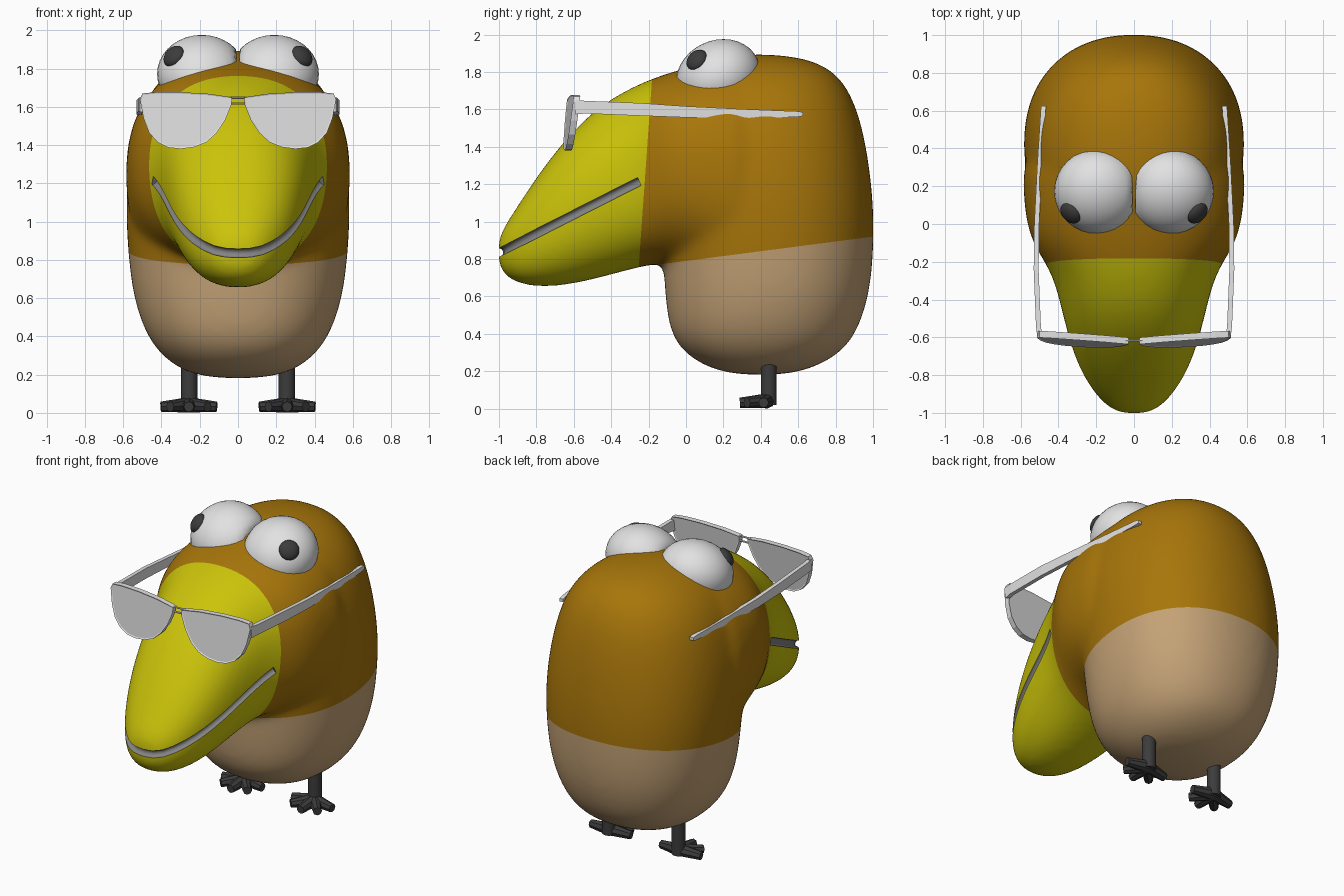
import bpy, bmesh
from math import sin, cos, pi, radians, copysign
from mathutils import Vector, Matrix
from mathutils.bvhtree import BVHTree

if "Cube" in bpy.data.objects:
    bpy.data.objects.remove(bpy.data.objects["Cube"])


def material(name, rgb):
    m = bpy.data.materials.new(name)
    m.use_nodes = True
    m.diffuse_color = (*rgb, 1)
    m.node_tree.nodes["Principled BSDF"].inputs["Base Color"].default_value = (*rgb, 1)
    return m


BROWN = material("brown", (.39, .18, .003))
TAN = material("tan", (.55, .36, .18))
YELLOW = material("yellow", (.6, .55, .003))
GREY = material("mouth grey", (.23, .23, .23))
WHITE = material("eye white", (.76, .76, .76))
BLACK = material("charcoal", (.045, .045, .045))
FRAME = material("frame grey", (.76, .76, .76))
LENS = material("lens grey", (.71, .71, .71))


def add(name, bm, *mats):
    bmesh.ops.recalc_face_normals(bm, faces=bm.faces)
    mesh = bpy.data.meshes.new(name)
    bm.to_mesh(mesh)
    bm.free()
    ob = bpy.data.objects.new(name, mesh)
    bpy.context.collection.objects.link(ob)
    for m in mats:
        mesh.materials.append(m)
    return ob


def smooth(ob, angle=40):
    bpy.ops.object.select_all(action='DESELECT')
    ob.select_set(True)
    bpy.context.view_layer.objects.active = ob
    bpy.ops.object.shade_smooth_by_angle(angle=radians(angle))


def bake(ob):
    """Replace the mesh by its modified version."""
    deps = bpy.context.evaluated_depsgraph_get()
    mesh = bpy.data.meshes.new_from_object(ob.evaluated_get(deps))
    ob.modifiers.clear()
    ob.data = mesh


def loft(bm, rings):
    loops = [[bm.verts.new(p) for p in ring] for ring in rings]
    n = len(loops[0])
    for a, b in zip(loops, loops[1:]):
        for i in range(n):
            bm.faces.new((a[i], a[(i + 1) % n], b[(i + 1) % n], b[i]))
    bm.faces.new(loops[0])
    bm.faces.new(loops[-1])


def oval(rx, ry, power, n=28):
    for i in range(n):
        c, s = cos(2 * pi * i / n), sin(2 * pi * i / n)
        yield (rx * copysign(abs(c) ** (2 / power), c),
               ry * copysign(abs(s) ** (2 / power), s))


# Body: stacked ovals (height, front, back, half width)
trunk = [(.18, .3, .5, .1), (.207, .14, .66, .27), (.29, -.01, .825, .395),
         (.41, -.092, .92, .487), (.6, -.115, .982, .55), (.8, -.125, 1.005, .576),
         (1.05, -.15, 1.01, .592), (1.3, -.2, .985, .578), (1.5, -.2, .948, .537),
         (1.65, -.15, .9, .482), (1.78, -.05, .825, .38), (1.865, .1, .69, .23),
         (1.895, .3, .48, .08)]
# Head and beak: ovals from the tip backward (y, bottom, top, half width)
snout = [(-1.006, .78, .9, .065), (-.975, .712, .97, .135), (-.9, .667, 1.085, .21),
         (-.78, .647, 1.27, .285), (-.62, .66, 1.475, .345), (-.45, .7, 1.635, .385),
         (-.25, .755, 1.742, .437), (-.12, .78, 1.79, .535), (.03, .74, 1.835, .58),
         (.22, .62, 1.87, .592), (.42, .5, 1.885, .592)]
bm = bmesh.new()
loft(bm, [[(x, (f + b) / 2 + y, z) for x, y in oval(w, (b - f) / 2, 2.2)]
          for z, f, b, w in trunk])
loft(bm, [[(x, y, (lo + hi) / 2 + z) for x, z in oval(w, (hi - lo) / 2, 2.3)]
          for y, lo, hi, w in snout])
body = add("body", bm)
body.modifiers.new("round", 'SUBSURF').levels = 2
remesh = body.modifiers.new("fuse", 'REMESH')
remesh.mode, remesh.voxel_size = 'VOXEL', .022
soften = body.modifiers.new("soften", 'SMOOTH')
soften.factor, soften.iterations = .5, 18
bake(body)
body.data.materials.clear()
for m in (BROWN, TAN, YELLOW, GREY):
    body.data.materials.append(m)

# Colour zones: planes cut clean borders for beak and belly
beak_co, beak_no = Vector((0, -.25, .8)), Vector((0, 1, -.071))
belly_co, belly_no = Vector((0, 0, .79)), Vector((0, -.13, 1))
bm = bmesh.new()
bm.from_mesh(body.data)
for co, no in ((beak_co, beak_no), (belly_co, belly_no)):
    bmesh.ops.bisect_plane(bm, geom=bm.verts[:] + bm.edges[:] + bm.faces[:],
                           dist=1e-5, plane_co=co, plane_no=no)
for f in bm.faces:
    c = f.calc_center_median()
    if (c - beak_co).dot(beak_no) < 0:
        f.material_index = 2
    else:
        f.material_index = 1 if (c - belly_co).dot(belly_no) < 0 else 0
tree = BVHTree.FromBMesh(bm)
bm.to_mesh(body.data)
bm.free()

# Mouth: a round groove along the beak on a slanting plane
start = Vector((0, -.25, 1.215))
ahead = Vector((0, -1, -.507)).normalized()
path = []
for i in range(41):
    a = pi * i / 40
    hit = tree.ray_cast(start, Vector((cos(a), 0, 0)) + ahead * sin(a))[0]
    if hit:
        path.append(hit)
curve = bpy.data.curves.new("mouth_cutter", 'CURVE')
curve.dimensions, curve.bevel_depth = '3D', .024
curve.bevel_resolution, curve.use_fill_caps = 4, True
line = curve.splines.new('POLY')
line.points.add(len(path) - 1)
for p, co in zip(line.points, path):
    p.co = (*co, 1)
curve_ob = bpy.data.objects.new("mouth_path", curve)
bpy.context.collection.objects.link(curve_ob)
bpy.context.view_layer.update()
bm = bmesh.new()
bm.from_mesh(bpy.data.meshes.new_from_object(
    curve_ob.evaluated_get(bpy.context.evaluated_depsgraph_get())))
bmesh.ops.remove_doubles(bm, verts=bm.verts, dist=1e-5)
for f in bm.faces:
    f.material_index = 0
cutter = add("mouth_cutter", bm, GREY)
bpy.data.objects.remove(curve_ob)
groove = body.modifiers.new("mouth", 'BOOLEAN')
groove.operation, groove.object, groove.solver = 'DIFFERENCE', cutter, 'EXACT'
groove.material_mode = 'TRANSFER'
bake(body)
bpy.data.objects.remove(cutter)
smooth(body)


def ball(name, centre, radii, mat, direction=None, lean=0):
    """Ellipsoid on one side of the head, flattened where it meets its twin."""
    bm = bmesh.new()
    bmesh.ops.create_uvsphere(bm, u_segments=32, v_segments=18, radius=1)
    turn = direction.to_track_quat('Z', 'Y').to_matrix().to_4x4() if direction else Matrix()
    bm.transform(Matrix.Translation(centre) @ turn @ Matrix.Diagonal((*radii, 1)))
    s = copysign(1, centre[0])
    for v in bm.verts:
        v.co.x = s * max(s * v.co.x, .008)
        v.co.y += lean * (v.co.z - centre[2])
    smooth(add(name, bm, mat))


def rod(bm, a, b, r1, r2, sides):
    a, b = Vector(a), Vector(b)
    turn = (b - a).to_track_quat('Z', 'Y').to_matrix().to_4x4()
    bmesh.ops.create_cone(bm, cap_ends=True, segments=sides, radius1=r1, radius2=r2,
                          depth=(b - a).length,
                          matrix=Matrix.Translation((a + b) / 2) @ turn)


outline = [(.03, 1.65), (.15, 1.668), (.3, 1.677), (.43, 1.677), (.5, 1.67),
           (.513, 1.64), (.494, 1.54), (.465, 1.465), (.42, 1.415), (.365, 1.387),
           (.3, 1.38), (.23, 1.389), (.165, 1.415), (.11, 1.465), (.065, 1.535),
           (.035, 1.61)]
# Temple arm sections (x, y, z, half height)
arm = [(.5, -.59, 1.612, .038), (.506, -.54, 1.612, .034), (.518, -.24, 1.6, .034),
       (.515, 0, 1.587, .03), (.5, .3, 1.578, .024), (.481, .6, 1.575, .015),
       (.478, .625, 1.575, .01)]

for side, s in (("left", 1), ("right", -1)):
    # Eye and pupil
    ball(side + "_eye", (s * .19, .172, 1.772), (.233, .224, .204), WHITE, lean=.14)
    ball(side + "_pupil", (s * .335, .058, 1.864), (.062, .062, .036), BLACK,
         Vector((s * .6, -.56, .55)))

    # Lens plate with a raised rim
    bm = bmesh.new()
    loft(bm, [[(s * x, y, z) for x, z in outline] for y in (-.018, .018)])
    bmesh.ops.recalc_face_normals(bm, faces=bm.faces)
    panes = [f for f in bm.faces if len(f.verts) > 4]
    bmesh.ops.inset_individual(bm, faces=panes, thickness=.008, depth=-.004)
    for f in panes:
        f.material_index = 1
    for v in bm.verts:
        v.co.y += -.617 + .07 * abs(v.co.x) + .12 * (v.co.z - 1.68)
    add(side + "_lens", bm, FRAME, LENS)

    # Temple arm
    bm = bmesh.new()
    loft(bm, [[(s * x + dx, y, z + dz * h) for dx, dz in
               ((-.013, -1), (.013, -1), (.013, 1), (-.013, 1))] for x, y, z, h in arm])
    add(side + "_temple_arm", bm, FRAME)

    # Leg and splayed toes
    bm = bmesh.new()
    rod(bm, (s * .255, .443, .02), (s * .255, .443, .32), .042, .042, 16)
    for angle in (-82, -42, 0, 42, 82):
        a = radians(angle)
        d = Vector((sin(a), -cos(a), 0))
        ankle = Vector((s * .257, .435, .042))
        rod(bm, ankle, ankle + d * .147 - Vector((0, 0, .01)), .04, .027, 8)
    for v in bm.verts:
        v.co.z = max(v.co.z, 0)
    smooth(add(side + "_leg", bm, BLACK))

# Bridge bars between the lenses
bm = bmesh.new()
for z in (1.648, 1.617):
    rod(bm, (-.045, -.617, z), (.045, -.617, z), .006, .006, 8)
add("bridge", bm, FRAME)
